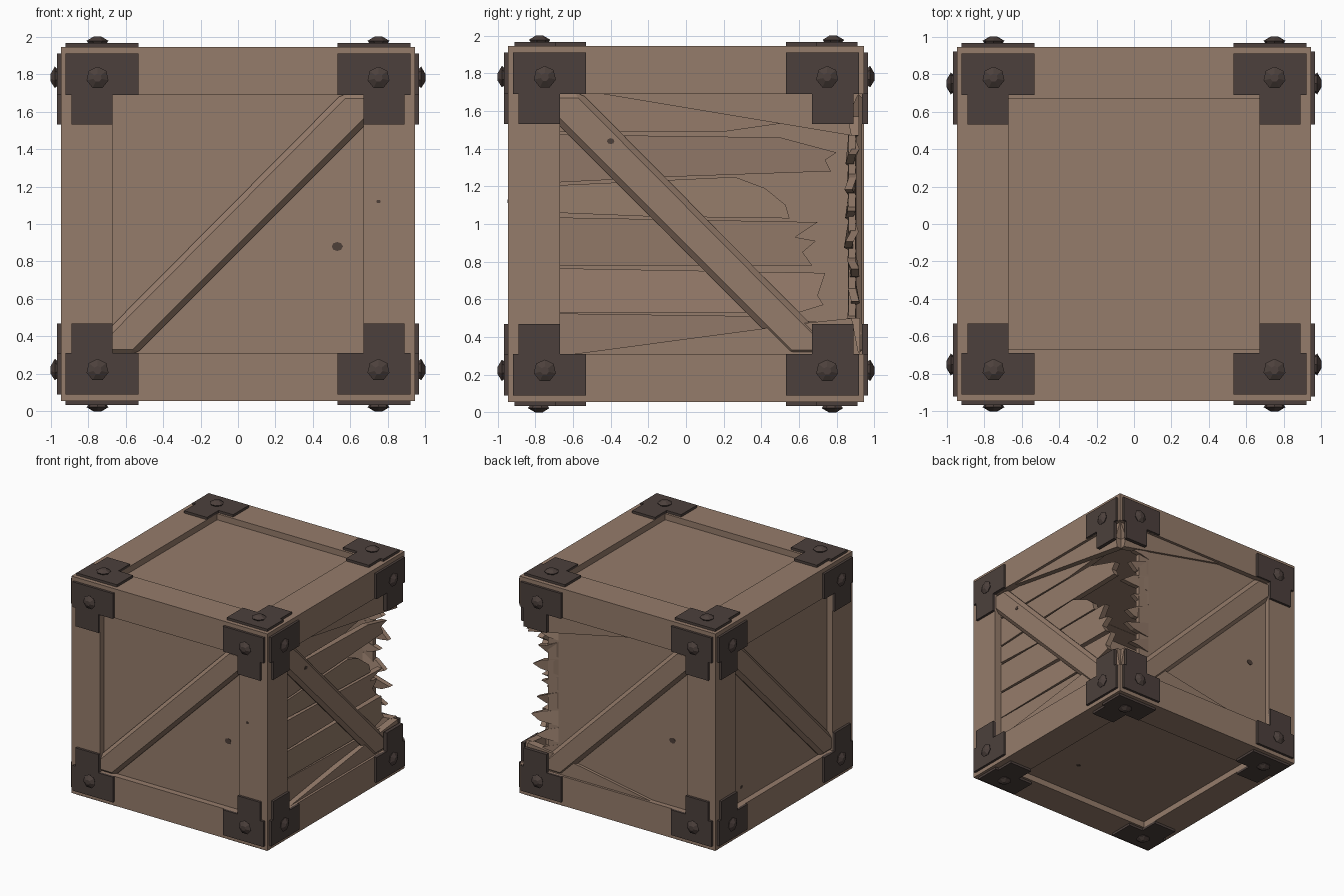
import bpy, bmesh, math, random
from mathutils import Matrix, Vector

if "Cube" in bpy.data.objects:
    bpy.data.objects.remove(bpy.data.objects["Cube"])

random.seed(4)


def material(name, rgb):
    m = bpy.data.materials.new(name)
    m.diffuse_color = (*rgb, 1)
    m.use_nodes = True
    m.node_tree.nodes["Principled BSDF"].inputs["Base Color"].default_value = m.diffuse_color
    return m


WOOD = material("brown wood", (0.30, 0.20, 0.145))
IRON = material("dark iron", (0.072, 0.051, 0.045))
KNOT = material("dark knot", (0.075, 0.05, 0.04))


def frame(right, up):
    """Face frame: u = right, v = up, w = outward, origin at crate centre."""
    r, u = Vector(right), Vector(up)
    m = Matrix((r, u, r.cross(u))).transposed().to_4x4()
    m.translation = (0, 0, 1)
    return m


FACES = {
    "front": frame((1, 0, 0), (0, 0, 1)),
    "right": frame((0, 1, 0), (0, 0, 1)),
    "back": frame((-1, 0, 0), (0, 0, 1)),
    "left": frame((0, -1, 0), (0, 0, 1)),
    "top": frame((1, 0, 0), (0, 1, 0)),
    "bottom": frame((1, 0, 0), (0, -1, 0)),
}


def finish(name, bm, mat, bevel=0):
    bmesh.ops.recalc_face_normals(bm, faces=bm.faces)
    me = bpy.data.meshes.new(name)
    bm.to_mesh(me)
    bm.free()
    me.materials.append(mat)
    ob = bpy.data.objects.new(name, me)
    bpy.context.collection.objects.link(ob)
    if bevel:
        b = ob.modifiers.new("bevel", "BEVEL")
        b.width, b.segments = bevel, 1


def prism(name, pts, w0, w1, face, mat, bevel=0, wobble=None):
    """Extrude a (u, v) outline from depth w0 to w1 on a crate face."""
    bm = bmesh.new()
    n = len(pts)
    shift = [wobble(u) if wobble else 0 for u, v in pts]
    lo = [bm.verts.new((u, v, w0 + s)) for (u, v), s in zip(pts, shift)]
    hi = [bm.verts.new((u, v, w1 + s)) for (u, v), s in zip(pts, shift)]
    bm.faces.new(lo)
    bm.faces.new(hi)
    for i in range(n):
        j = (i + 1) % n
        bm.faces.new((lo[i], lo[j], hi[j], hi[i]))
    bm.transform(FACES[face])
    finish(name, bm, mat, bevel)


def rect(u0, v0, u1, v1):
    return [(u0, v0), (u1, v0), (u1, v1), (u0, v1)]


# Frame boards on every face; the back right post has been broken away
A, B, Z = 0.67, 0.945, 0.69
for f in FACES:
    k = A if f in ("top", "bottom") else Z
    for s in (-1, 1):
        v0, v1 = sorted((s * k, s * B))
        u0, u1 = sorted((s * A, s * B))
        prism("rail_" + f, rect(-B, v0, B, v1), .86, B, f, WOOD)
        if (f, s) not in (("right", 1), ("back", -1)):
            prism("post_" + f, rect(u0, -k, u1, k), .86, B, f, WOOD)

# Whole recessed panels
P = .892
for f in ("front", "left", "top", "bottom"):
    prism("panel_" + f, rect(-.7, -.7, .7, .7), P - .03, P, f, WOOD)


def tip_bend(u):
    return random.uniform(-0.025, 0.025) if u > 0.2 else 0


# Snapped planks on the right side
right_planks = [
    [(-.7, .49), (.2, .49), (.55, .54), (.8, .6), (.75, .7), (-.7, .7)],
    [(-.7, .22), (-.1, .25), (.77, .28), (.74, .34), (.8, .38), (.5, .46), (-.7, .475)],
    [(-.7, .06), (-.2, .04), (.55, .03), (.53, .1), (.42, .19), (.26, .25), (-.7, .205)],
    [(-.7, -.22), (.67, -.22), (.62, -.15), (.69, -.09), (.58, -.07), (.7, .01), (-.7, .035)],
    [(-.7, -.47), (.6, -.47), (.73, -.43), (.7, -.38), (.74, -.26), (-.7, -.235)],
    [(-.7, -.7), (.7, -.7), (.7, -.52), (.4, -.49), (-.7, -.475)],
]
for p in right_planks:
    prism("broken_plank_right", p, .83, .88, "right", WOOD, wobble=tip_bend)

# Back panel, ending in splinters beside the missing post
prism("panel_back", rect(-.70, -.7, .7, .7), P - .03, P + .008, "back", WOOD)
v = -.62
while v < .5:
    h = random.uniform(.13, .2)
    r = random.uniform(.76, .86)
    pts = [(-.6, v), (-r + .08, v + .01), (-r, v + random.uniform(.1, .5) * h),
           (-r + .1, v + h * .6), (-.6, v + h * .9)]
    prism("splinter_back", pts, .86, .902, "back", WOOD,
          wobble=lambda u: random.uniform(-.03, .025) if u < -.65 else 0)
    v += h

# Torn wedges left where the post met the rails
for f, m, e in (("right", 1, 0), ("back", -1, .3)):
    prism("torn_top_" + f, [(m * (e - .5), .70), (m * .88, .47), (m * .86, .57), (m * .92, .70)],
          .86, .92, f, WOOD)
    prism("torn_base_" + f, [(m * (e - .67), -.70), (m * .92, -.70), (m * .88, -.5), (m * .6, -.53)],
          .86, .925, f, WOOD)

# Diagonal braces, alternating direction round the crate
for f, m in (("front", 1), ("right", -1), ("back", 1), ("left", -1)):
    pts = [(-.70, -.57), (-.70, -.70), (-.55, -.70), (.70, .55), (.70, .70), (.56, .70)]
    prism("brace_" + f, [(m * u, v) for u, v in pts], .865, .935, f, WOOD, bevel=.03)

# Iron corner plates with a faceted rivet on each
L = [(.92, .91), (.53, .91), (.53, .69), (.67, .69), (.67, .53), (.89, .53), (.89, .69), (.92, .69)]
for f in FACES:
    for su in (-1, 1):
        for sv in (-1, 1):
            prism("corner_plate", [(su * u, sv * v) for u, v in L], .935, .966, f, IRON)
            bm = bmesh.new()
            for w, d, r1, r2 in ((.966, .012, .05, .06), (.978, .022, .06, .022)):
                bmesh.ops.create_cone(
                    bm, cap_ends=True, segments=7, radius1=r1, radius2=r2, depth=d,
                    matrix=Matrix.Translation((su * .75, sv * .78, w + d / 2)))
            bm.transform(FACES[f])
            finish("rivet", bm, IRON)

# Small dark knots in the wood
knots = [("front", .53, -.12, .03, P), ("front", .75, .12, .012, B),
         ("right", -.40, .44, .02, .935), ("back", .50, -.12, .03, P + .008),
         ("left", -.51, -.57, .015, P), ("bottom", .35, .3, .02, P)]
for f, u, v, r, w in knots:
    ring = [(u + r * math.cos(i * math.pi / 4), v + r * .8 * math.sin(i * math.pi / 4)) for i in range(8)]
    prism("knot", ring, w - .004, w + .003, f, KNOT)
